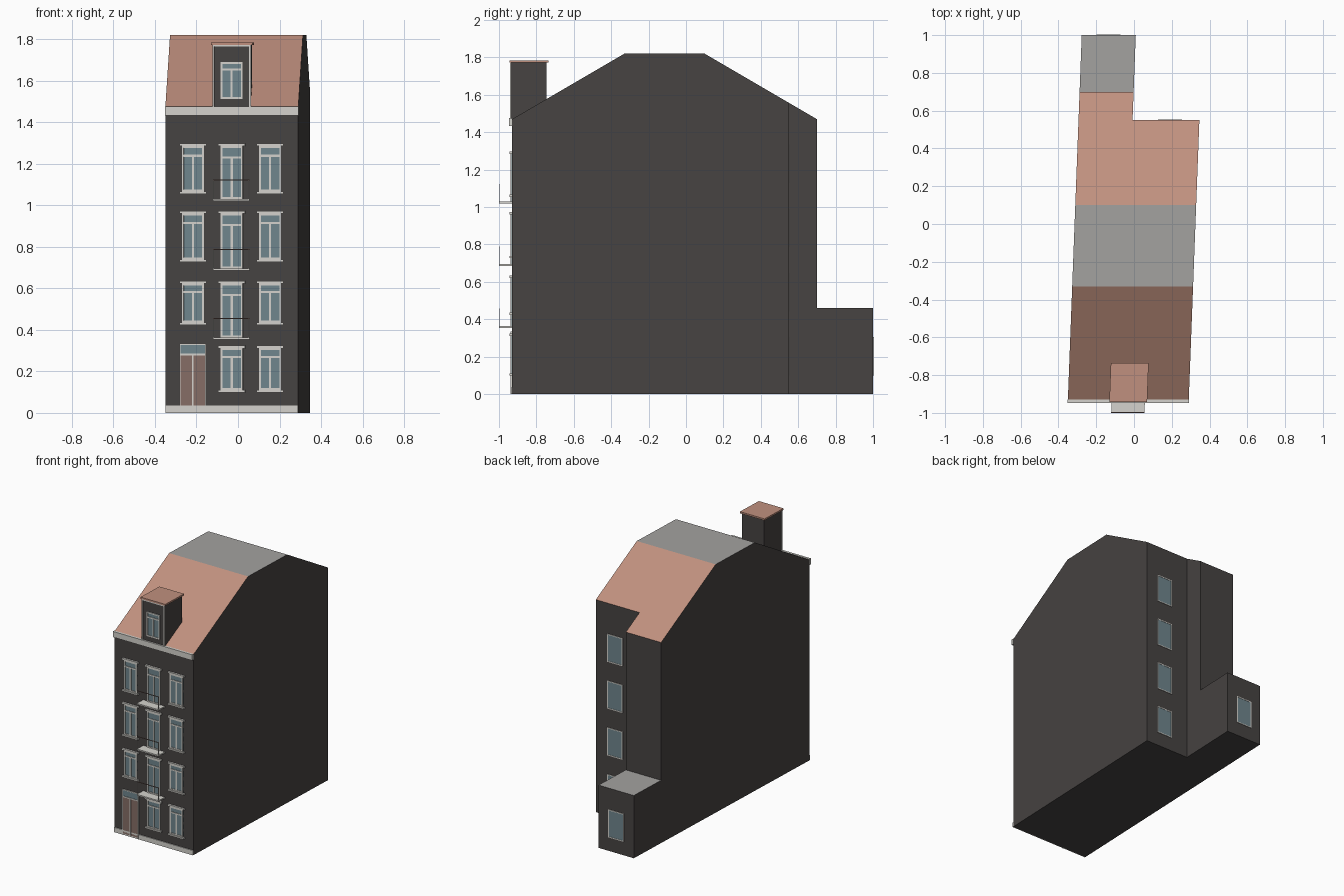
import bpy, bmesh

if "Cube" in bpy.data.objects:
    bpy.data.objects.remove(bpy.data.objects["Cube"])


def material(name, rgb):
    m = bpy.data.materials.new(name)
    m.diffuse_color = (*rgb, 1)
    m.use_nodes = True
    m.node_tree.nodes["Principled BSDF"].inputs["Base Color"].default_value = m.diffuse_color
    return m


WALL, ROOF, FLAT, TRIM, GLASS, DOOR = range(6)
MATS = [material("dark wall", (0.062, 0.056, 0.054)),
        material("terracotta roof", (0.53, 0.28, 0.21)),
        material("grey flat roof", (0.37, 0.36, 0.35)),
        material("pale trim", (0.66, 0.65, 0.61)),
        material("blue grey glass", (0.16, 0.24, 0.27)),
        material("brown door", (0.24, 0.155, 0.133))]
FRONT = -0.93


def shear(x, y):
    # the plot is a slight parallelogram
    return x + 0.038 * (y - FRONT)


def finish(name, bm):
    bmesh.ops.recalc_face_normals(bm, faces=bm.faces)
    me = bpy.data.meshes.new(name)
    bm.to_mesh(me)
    bm.free()
    for m in MATS:
        me.materials.append(m)
    ob = bpy.data.objects.new(name, me)
    bpy.context.collection.objects.link(ob)
    return ob


def add_prism(bm, profile, x0, x1, mat):
    """Extrude a (y, z) profile from x0 to x1."""
    a, b = [[bm.verts.new((shear(x, y), y, z)) for y, z in profile] for x in (x0, x1)]
    faces = [bm.faces.new(a), bm.faces.new(b[::-1])]
    for i in range(len(a)):
        j = (i + 1) % len(a)
        faces.append(bm.faces.new((a[i], b[i], b[j], a[j])))
    for f in faces:
        f.material_index = mat


def boxes(name, items):
    """One object from boxes (x0, x1, y0, y1, z0, z1, material)."""
    bm = bmesh.new()
    for x0, x1, y0, y1, z0, z1, mat in items:
        add_prism(bm, [(y0, z0), (y0, z1), (y1, z1), (y1, z0)], x0, x1, mat)
    return finish(name, bm)


# house body: side profile extruded, roof coloured by face direction
bm = bmesh.new()
add_prism(bm, [(FRONT, 0), (FRONT, 1.47), (-0.33, 1.82), (0.10, 1.82), (0.70, 1.47),
               (0.70, 0.46), (1.0, 0.46), (1.0, 0)], -0.35, 0.29, WALL)
bmesh.ops.recalc_face_normals(bm, faces=bm.faces)
for f in bm.faces:
    if f.normal.z > 0.95:
        f.material_index = FLAT
    elif f.normal.z > 0.3:
        f.material_index = ROOF
house = finish("house_body", bm)

# rear corner notch
cutter = boxes("notch_cutter", [(-0.064, 0.6, 0.55, 1.3, -0.2, 2.0, WALL)])
cutter.hide_render = True
cutter.hide_viewport = True
mod = house.modifiers.new("notch", 'BOOLEAN')
mod.object = cutter
mod.operation = 'DIFFERENCE'
mod.solver = 'EXACT'

# cornice and plinth
boxes("cornice", [(-0.351, 0.291, -0.947, FRONT, 1.433, 1.475, TRIM)])
boxes("plinth", [(-0.35, 0.29, -0.936, FRONT, 0, 0.035, TRIM)])


def window(name, cx, z0, z1, wall=FRONT, sill=True, ledge=0.065):
    """Front window: glass, frame, transom, mullion, lintel and sill."""
    w, t = 0.053, 0.009
    bar = z0 + 0.79 * (z1 - z0) if z1 - z0 < 0.24 else z1 - 0.055
    y0, y1 = wall - 0.007, wall
    items = [(cx - w, cx + w, wall - 0.003, y1, z0, z1, GLASS),
             (cx - w, cx - w + t, y0, y1, z0, z1, TRIM),
             (cx + w - t, cx + w, y0, y1, z0, z1, TRIM),
             (cx - w + t, cx + w - t, y0, y1, z1 - t, z1, TRIM),
             (cx - w + t, cx + w - t, y0, y1, z0, z0 + t, TRIM),
             (cx - w + t, cx + w - t, y0, y1, bar - 0.005, bar + 0.005, TRIM),
             (cx - 0.005, cx + 0.005, y0, y1, z0 + t, bar - 0.005, TRIM)]
    if ledge:
        items.append((cx - ledge, cx + ledge, wall - 0.014, y1, z1, z1 + 0.013, TRIM))
        if sill:
            items.append((cx - ledge, cx + ledge, wall - 0.014, y1, z0 - 0.011, z0, TRIM))
    boxes(name, items)


# front windows, with balconies on the three upper floors
LEFT, MID, RIGHT = -0.217, -0.03, 0.155
for floor, (z0, z1, zb) in enumerate([(0.435, 0.622, 0.353), (0.738, 0.96, 0.685),
                                      (1.066, 1.284, 1.02)], 2):
    window(f"window_left_{floor}", LEFT, z0, z1)
    window(f"window_right_{floor}", RIGHT, z0, z1)
    window(f"balcony_window_{floor}", MID, zb + 0.01, z1, sill=False)
    x0, x1, r = MID - 0.088, MID + 0.088, 0.004
    boxes(f"balcony_{floor}", [
        (x0, x1, -1.0, FRONT, zb, zb + 0.01, TRIM),
        (x0, x0 + r, -1.0, -1.0 + r, zb + 0.01, zb + 0.1, TRIM),
        (x1 - r, x1, -1.0, -1.0 + r, zb + 0.01, zb + 0.1, TRIM),
        (x0, x1, -1.0, -1.0 + r, zb + 0.1, zb + 0.104, DOOR)])
for side, cx in (("middle", MID), ("right", RIGHT)):
    window(f"window_{side}_1", cx, 0.11, 0.311)

# front door: two leaves, transom light and frame
y0, y1 = FRONT - 0.007, FRONT
boxes("front_door", [
    (-0.277, -0.221, FRONT - 0.006, y1, 0.01, 0.277, DOOR),
    (-0.214, -0.158, FRONT - 0.006, y1, 0.01, 0.277, DOOR),
    (-0.221, -0.214, FRONT - 0.008, y1, 0.01, 0.277, TRIM),
    (-0.277, -0.158, FRONT - 0.004, y1, 0.285, 0.328, GLASS),
    (-0.282, -0.277, FRONT - 0.008, y1, 0, 0.334, TRIM),
    (-0.158, -0.153, FRONT - 0.008, y1, 0, 0.334, TRIM),
    (-0.277, -0.158, FRONT - 0.008, y1, 0.277, 0.285, TRIM),
    (-0.277, -0.158, FRONT - 0.008, y1, 0.328, 0.334, TRIM)])

# dormer
bm = bmesh.new()
add_prism(bm, [(-0.935, 1.465), (-0.935, 1.772), (-0.745, 1.772), (-0.745, 1.57)],
          -0.12, 0.06, WALL)
finish("dormer_body", bm)
boxes("dormer_cap", [(-0.13, 0.07, -0.943, -0.735, 1.772, 1.784, ROOF)])
boxes("dormer_trim", [(-0.122, -0.114, -0.941, -0.935, 1.475, 1.772, TRIM),
                      (0.054, 0.062, -0.941, -0.935, 1.475, 1.772, TRIM),
                      (-0.114, 0.054, -0.941, -0.935, 1.764, 1.772, TRIM)])
window("dormer_window", MID, 1.512, 1.69, wall=-0.935, ledge=0)


def rear_window(name, cx, wall, z0):
    """Plain rear window: pale frame around a glass plate."""
    cx -= 0.038 * (wall - FRONT)
    w, t, z1 = 0.063, 0.007, z0 + 0.205
    y1 = wall + 0.004
    boxes(name, [(cx - w + t, cx + w - t, wall, wall + 0.002, z0 + t, z1 - t, GLASS),
                 (cx - w, cx - w + t, wall, y1, z0, z1, TRIM),
                 (cx + w - t, cx + w, wall, y1, z0, z1, TRIM),
                 (cx - w + t, cx + w - t, wall, y1, z0, z0 + t, TRIM),
                 (cx - w + t, cx + w - t, wall, y1, z1 - t, z1, TRIM)])


# rear windows
for i in range(4):
    rear_window(f"rear_window_{i + 1}", 0.19, 0.55, 0.10 + 0.343 * i)
rear_window("annex_window", -0.135, 1.0, 0.10)
